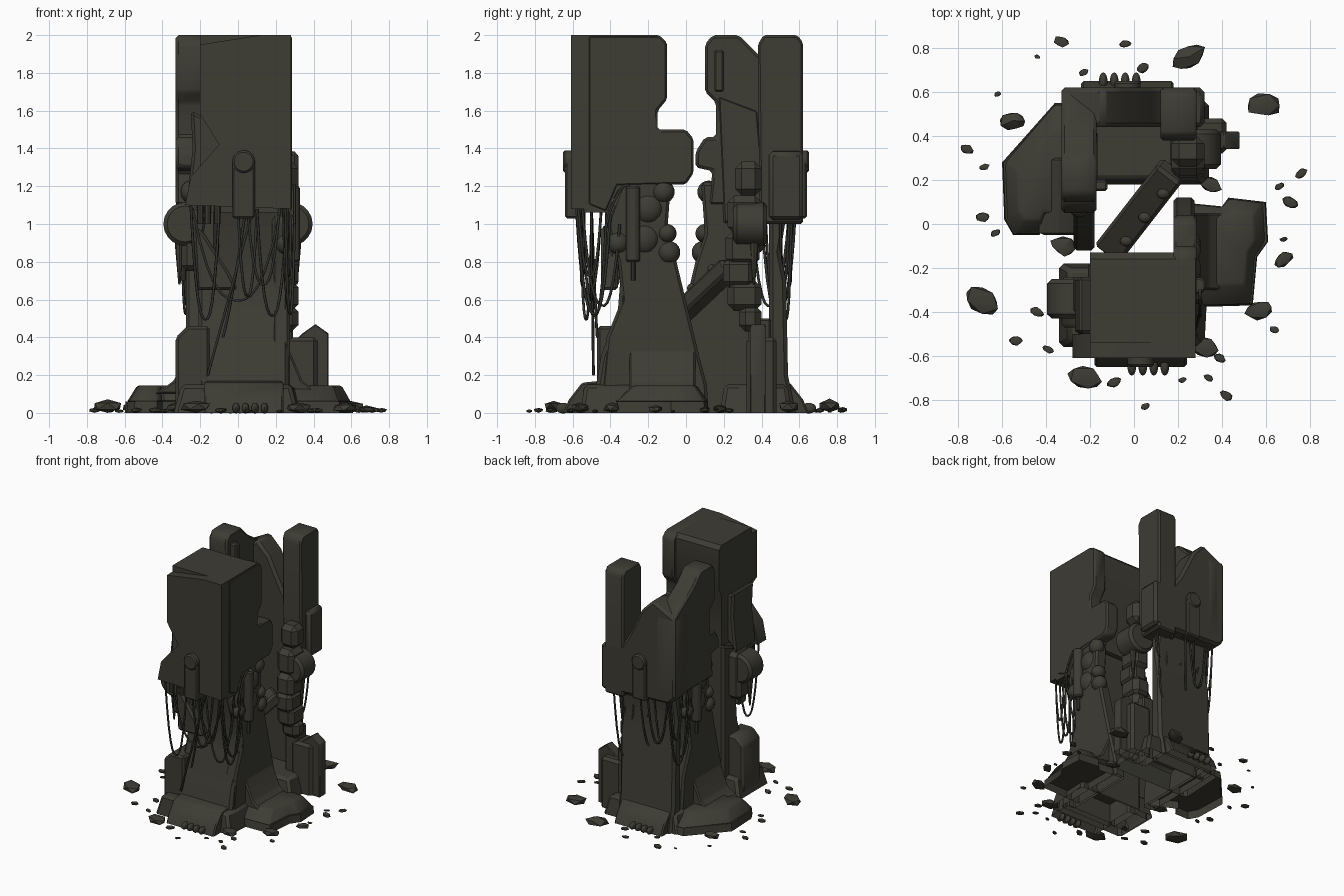
import bpy, bmesh, math, random
from mathutils import Vector, Matrix
random.seed(4)

def mat(name, c):
    m = bpy.data.materials.new(name)
    m.diffuse_color = (*c, 1)
    return m

STONE = mat("dark olive stone", (0.047, 0.045, 0.034))
CABLE = mat("dark cable", (0.03, 0.03, 0.025))
TURN = Matrix.Rotation(math.pi, 4, 'Z')

def finish(name, bm, bevel=0.0, m=STONE, twin=False):
    if bevel:
        sharp = [e for e in bm.edges if len(e.link_faces) == 2 and e.calc_face_angle(0) > 0.5]
        bmesh.ops.bevel(bm, geom=sharp, offset=bevel, segments=1, affect='EDGES', clamp_overlap=True)
    me = bpy.data.meshes.new(name)
    bm.to_mesh(me)
    bm.free()
    me.materials.append(m)
    for p in me.polygons:
        p.use_smooth = True
    me.set_sharp_from_angle(angle=math.radians(35))
    o = bpy.data.objects.new(name, me)
    bpy.context.collection.objects.link(o)
    if twin:
        t = bpy.data.objects.new(name + "_twin", me)
        t.matrix_world = TURN
        bpy.context.collection.objects.link(t)
    return o

def prism(name, axis, lo, hi, pts, bevel=0.012, twin=False, taper=1.0):
    """Extrude a 2D profile along an axis; undersides on the ground stay open."""
    put = {'x': lambda a, b, t: (t, a, b), 'y': lambda a, b, t: (a, t, b), 'z': lambda a, b, t: (a, b, t)}[axis]
    ca = sum(p[0] for p in pts) / len(pts)
    cb = sum(p[1] for p in pts) / len(pts)
    bm = bmesh.new()
    A = [bm.verts.new(put(a, b, lo)) for a, b in pts]
    B = [bm.verts.new(put(ca + (a - ca) * taper, cb + (b - cb) * taper, hi)) for a, b in pts]
    bm.faces.new(A)
    bm.faces.new(B)
    for i in range(len(pts)):
        j = (i + 1) % len(pts)
        bm.faces.new((A[i], A[j], B[j], B[i]))
    bmesh.ops.recalc_face_normals(bm, faces=bm.faces)
    floor = [f for f in bm.faces if all(abs(v.co.z) < 0.002 for v in f.verts)]
    bmesh.ops.delete(bm, geom=floor, context='FACES')
    return finish(name, bm, bevel, twin=twin)

def box(name, x0, x1, y0, y1, z0, z1, bevel=0.015, twin=False):
    return prism(name, 'z', z0, z1, [(x0, y0), (x1, y0), (x1, y1), (x0, y1)], bevel, twin)

def rod(name, a, b, r, n=16, r2=None, bevel=0.0, twin=False):
    a, b = Vector(a), Vector(b)
    d = b - a
    M = Matrix.Translation((a + b) / 2) @ d.to_track_quat('Z', 'Y').to_matrix().to_4x4()
    bm = bmesh.new()
    bmesh.ops.create_cone(bm, cap_ends=True, segments=n, radius1=r, radius2=r if r2 is None else r2, depth=d.length, matrix=M)
    return finish(name, bm, bevel, twin=twin)

def ball(name, c, s, twin=False):
    bm = bmesh.new()
    bmesh.ops.create_uvsphere(bm, u_segments=14, v_segments=9, radius=1,
                              matrix=Matrix.Translation(c) @ Matrix.Diagonal((*s, 1)))
    return finish(name, bm, twin=twin)

# ---- tower bodies ----
prism("front_core", 'x', -0.21, 0.27, [(-0.5, 0), (-0.45, 0.3), (-0.36, 0.55), (-0.34, 0.8), (-0.42, 1.1),
      (-0.17, 1.2), (-0.17, 0)], 0.02)
prism("back_core", 'x', -0.27, 0.21, [(0.58, 0), (0.54, 0.2), (0.53, 0.7), (0.5, 0.85), (0.54, 1.1), (0.44, 1.1), (0.44, 0)], 0.02)
prism("side_wall", 'x', 0.18, 0.275, [(-0.46, 0), (0.12, 0), (0.11, 0.15), (0.07, 0.3), (-0.05, 0.8), (-0.1, 0.95),
      (-0.08, 1.22), (-0.34, 1.22), (-0.42, 1.0), (-0.36, 0.8), (-0.34, 0.6), (-0.42, 0.4)], 0.015, True)

# ---- base parts, repeated by a half turn ----
prism("base_skirt", 'x', -0.18, 0.24, [(-0.65, 0), (-0.62, 0.07), (-0.55, 0.16), (-0.45, 0.17), (-0.45, 0)], 0.01, True)
prism("base_block", 'z', 0, 0.15, [(-0.34, -0.56), (0.32, -0.56), (0.34, -0.18), (-0.34, -0.18)], 0.02, True, 0.88)
prism("rear_side_box", 'y', -0.47, -0.24, [(-0.33, 0), (-0.33, 0.4), (-0.27, 0.46), (-0.15, 0.46), (-0.15, 0)], 0.015)
rod("side_drum", (-0.28, -0.43, 1.0), (-0.28, -0.25, 1.0), 0.115, 20, bevel=0.02, twin=True)
box("drum_mount", -0.3, -0.1, -0.42, -0.24, 0.75, 1.12, 0.03)
rod("drum_spike", (-0.31, -0.36, 0.9), (-0.31, -0.36, 0.68), 0.025, 8, 0.006, twin=True)
rod("wall_piston", (0.29, -0.28, 0.8), (0.29, -0.28, 1.2), 0.04, 12, bevel=0.01, twin=True)
rod("piston_tip", (0.29, -0.28, 0.7), (0.29, -0.28, 0.8), 0.012, 8, twin=True)
rod("front_boss", (0.03, -0.56, 1.33), (0.03, -0.65, 1.33), 0.06, 20, bevel=0.01, twin=True)
prism("boss_strip", 'y', -0.64, -0.55, [(-0.03, 1.03), (0.09, 1.03), (0.09, 1.33), (-0.03, 1.33)], 0.01, True)
for i, (y, z, r) in enumerate([(-0.09, 0.85, 0.06), (-0.1, 0.95, 0.05), (-0.12, 1.17, 0.06), (-0.22, 0.92, 0.08),
                               (-0.36, 0.9, 0.06), (-0.2, 1.08, 0.08)]):
    ball(f"wall_lump_{i}", (0.25, y, z), (0.055, r, r), True)
for i in range(4):   # clawed toes at the foot of each tower
    ball(f"toe_{i}", (-0.01 + i * 0.05, -0.65, 0.025), (0.02, 0.04, 0.028), True)
for i, x in enumerate((-0.2, -0.16, -0.11)):
    rod(f"under_peg_{i}", (x, -0.55, 1.0), (x, -0.55, 1.15), 0.018, 8, twin=True)
prism("inner_brace", 'y', -0.45, -0.36, [(-0.22, 0.65), (0.0, 0.65), (-0.05, 0.75), (-0.18, 0.95), (-0.24, 1.0)], 0.015)

# ---- spread feet: a low sole with a sloped top ----
RIGHT = [(0.2, -0.38), (0.54, -0.37), (0.56, -0.15), (0.61, -0.08), (0.6, 0.1), (0.43, 0.12), (0.4, 0.08), (0.2, 0.1)]
LEFT = [(-0.2, 0.55), (-0.36, 0.55), (-0.6, 0.28), (-0.59, 0.02), (-0.55, -0.05), (-0.43, -0.05), (-0.4, 0.02), (-0.2, -0.08)]
for side, pts in (("right", RIGHT), ("left", LEFT)):
    prism(side + "_foot_sole", 'z', 0, 0.06, pts, 0.0, taper=0.97)
    s = 1 if side == "right" else -1
    prism(side + "_foot_top", 'z', 0.055, 0.145, [(s * 0.02 + a * 0.95, b) for a, b in pts], 0.01, taper=0.68)
prism("foot_buttress", 'y', -0.3, 0.05, [(0.2, 0.1), (0.44, 0.1), (0.34, 0.17), (0.26, 0.36)], 0.01, True)

# ---- front tower head ----
prism("front_head", 'x', -0.2, 0.28, [(-0.54, 1.06), (-0.54, 2), (-0.16, 2), (-0.13, 1.97), (-0.13, 1.66), (-0.16, 1.6),
      (-0.16, 1.2), (-0.36, 1.18), (-0.42, 1.06)], 0.0)
prism("front_head_side", 'x', 0.18, 0.285, [(-0.52, 1.1), (-0.52, 2), (-0.14, 2), (-0.1, 1.96), (-0.1, 1.66), (-0.15, 1.6),
      (-0.15, 1.5), (0.0, 1.5), (0.04, 1.45), (0.04, 1.27), (0.0, 1.21), (-0.36, 1.2), (-0.42, 1.06)], 0.012)
prism("front_plate", 'y', -0.61, -0.5, [(-0.2, 1.95), (0.12, 2), (0.28, 2), (0.28, 1.08), (-0.28, 1.1), (-0.25, 1.25),
      (-0.1, 1.42), (-0.2, 1.58)], 0.0)
prism("broken_corner", 'y', -0.5, -0.24, [(-0.25, 1.6), (-0.15, 1.55), (-0.1, 1.42), (-0.16, 1.25), (-0.27, 1.12),
      (-0.24, 1.4)], 0.015)

# ---- back tower head ----
prism("left_arm", 'x', -0.33, -0.17, [(0.1, 1.95), (0.14, 2), (0.28, 2), (0.33, 1.95), (0.38, 1.9), (0.62, 1.74),
      (0.62, 1.1), (0.12, 1.1), (0.14, 1.28), (0.05, 1.3), (0.05, 1.38), (0.1, 1.46), (0.16, 1.46), (0.16, 1.64), (0.1, 1.7)], 0.015)
prism("back_wall", 'y', 0.44, 0.62, [(-0.33, 1.1), (-0.28, 1.05), (0.32, 1.02), (0.32, 1.38), (0.14, 1.41), (0.08, 1.5),
      (-0.04, 1.74), (-0.14, 1.84), (-0.33, 1.74)], 0.02)
prism("back_right_slab", 'x', 0.12, 0.285, [(0.39, 1.0), (0.38, 1.95), (0.41, 2), (0.59, 2), (0.62, 1.96), (0.62, 1.0)], 0.012)
box("arm_bracket", -0.19, -0.12, 0.15, 0.2, 1.7, 1.92, 0.01)
prism("arm_rib", 'x', -0.2, -0.165, [(0.17, 1.68), (0.38, 1.6), (0.42, 1.1), (0.2, 1.0)], 0.01)

# ---- stacked joint column on the right ----
for i, (y, z, w, h) in enumerate([(0.33, 1.24, 0.07, 0.09), (0.31, 1.05, 0.09, 0.1), (0.3, 0.87, 0.09, 0.09),
                                  (0.28, 0.74, 0.085, 0.08), (0.31, 0.62, 0.09, 0.08), (0.34, 0.5, 0.06, 0.07)]):
    box(f"column_joint_{i}", 0.17, 0.32, y - w, y + w, z - h, z + h, 0.035)
box("column_leg", 0.18, 0.29, 0.33, 0.45, 0, 0.5, 0.01)
box("outer_leg", 0.24, 0.42, 0.32, 0.48, 0, 0.4, 0.02)
prism("outer_leg_plate", 'y', 0.34, 0.42, [(0.3, 0), (0.48, 0), (0.48, 0.42), (0.41, 0.47), (0.34, 0.42), (0.3, 0.38)], 0.005)

# ---- fallen beam across the gap ----
a, b = Vector((-0.11, -0.12, 0.44)), Vector((0.17, 0.24, 0.78))
fallen = box("fallen_beam", -0.045, 0.045, -0.07, 0.07, -0.29, 0.29, 0.015)
fallen.matrix_world = Matrix.Translation((a + b) / 2) @ (b - a).to_track_quat('Z', 'X').to_matrix().to_4x4()
for i, t in enumerate((0.2, 0.5, 0.8)):
    ball(f"beam_debris_{i}", a.lerp(b, t) + Vector((0.02, -0.03, 0.05)), (0.03, 0.025, 0.025))

# ---- hanging cables, repeated by a half turn ----
def cable(i, p, q, sag):
    cu = bpy.data.curves.new(f"cable_{i}", 'CURVE')
    cu.dimensions = '3D'
    cu.bevel_depth = 0.0075
    cu.bevel_resolution = 1
    s = cu.splines.new('POLY')
    s.points.add(12)
    for k in range(13):
        t = k / 12
        v = Vector(p).lerp(Vector(q), t)
        v.z -= sag * (1 - abs(2 * t - 1) ** 2.5)
        s.points[k].co = (*v, 1)
    cu.materials.append(CABLE)
    for n, M in (("", Matrix()), ("_twin", TURN)):
        o = bpy.data.objects.new(f"hanging_cable_{i}{n}", cu)
        o.matrix_world = M
        bpy.context.collection.objects.link(o)

for i, (p, q, sag) in enumerate([
        ((-0.25, -0.56, 1.1), (-0.1, -0.5, 1.05), 0.58), ((-0.24, -0.5, 1.08), (0.22, -0.5, 1.05), 0.47),
        ((0.0, -0.58, 1.08), (0.1, -0.45, 1.06), 0.45), ((0.05, -0.56, 1.08), (0.22, -0.54, 1.08), 0.4),
        ((0.1, -0.55, 1.08), (0.26, -0.42, 1.05), 0.55), ((0.25, -0.58, 1.1), (0.3, -0.4, 1.05), 0.55),
        ((0.24, -0.55, 1.1), (0.29, -0.35, 1.0), 0.48), ((0.26, -0.57, 1.1), (0.28, -0.45, 1.05), 0.35),
        ((0.08, -0.5, 1.08), (-0.16, -0.49, 0.2), 0.0), ((0.04, -0.5, 1.08), (-0.08, -0.47, 0.4), 0.05),
        ((0.3, -0.42, 1.0), (0.3, -0.3, 1.2), -0.06)]):
    cable(i, p, q, sag)

# ---- scattered rubble: x, y, radius ----
ROCKS = [(-0.33, 0.83, .04), (-0.44, 0.76, .015), (-0.23, 0.69, .025), (-0.04, 0.82, .03), (0.04, 0.71, .035),
         (0.25, 0.76, .09), (0.59, 0.54, .085), (-0.55, 0.47, .07), (-0.62, 0.59, .02), (-0.76, 0.34, .035), (-0.68, 0.26, .025),
         (-0.69, 0.03, .035), (-0.63, -0.04, .025), (-0.32, -0.1, .07), (-0.69, -0.35, .09), (-0.44, -0.4, .035),
         (-0.54, -0.53, .035), (-0.39, -0.57, .028), (-0.22, -0.7, .085), (-0.09, -0.72, .035), (0.05, -0.83, .025),
         (0.42, -0.78, .035), (0.39, -0.61, .03), (0.32, -0.56, .07), (0.57, -0.39, .07), (0.64, -0.48, .025),
         (0.68, -0.16, .05), (0.68, -0.07, .02), (0.71, 0.1, .04), (0.66, 0.17, .025), (0.76, 0.23, .032), (0.35, 0.18, .055),
         (0.22, -0.71, .02), (0.34, -0.7, .025), (-0.3, -0.46, .03)]
for i, (x, y, r) in enumerate(ROCKS):
    bm = bmesh.new()
    bmesh.ops.create_icosphere(bm, subdivisions=1, radius=1)
    for v in bm.verts:
        v.co *= random.uniform(0.85, 1.15)
    ang = random.uniform(-.5, .6)
    bm.transform(Matrix.Translation((x, y, r * 0.4)) @ Matrix.Rotation(ang, 4, 'Z') @ Matrix.Diagonal((r, r * .65, r * .4, 1)))
    for v in bm.verts:
        v.co.z = max(v.co.z, 0)
    finish(f"rubble_{i}", bm)
